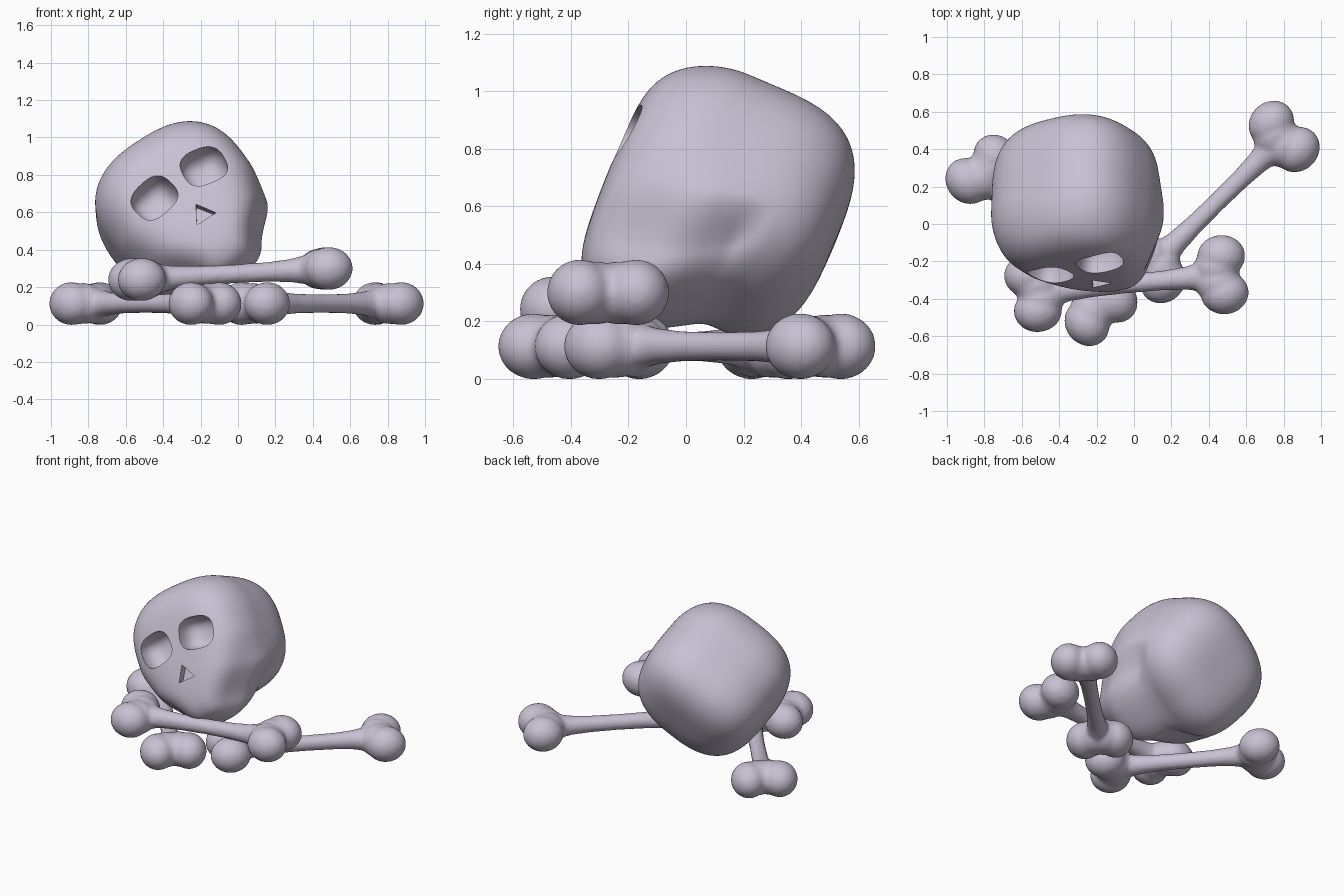
import bpy, bmesh, math
from mathutils import Matrix, Vector

if "Cube" in bpy.data.objects:
    bpy.data.objects.remove(bpy.data.objects["Cube"])

bone_mat = bpy.data.materials.new("pale lilac bone")
bone_mat.diffuse_color = (0.58, 0.53, 0.65, 1)
bone_mat.use_nodes = True
bone_mat.node_tree.nodes["Principled BSDF"].inputs["Base Color"].default_value = bone_mat.diffuse_color


def make_object(name, bm):
    bmesh.ops.recalc_face_normals(bm, faces=bm.faces)
    mesh = bpy.data.meshes.new(name)
    bm.to_mesh(mesh)
    bm.free()
    mesh.materials.append(bone_mat)
    mesh.shade_smooth()
    ob = bpy.data.objects.new(name, mesh)
    bpy.context.collection.objects.link(ob)
    return ob


def ramp(v, a, b):
    t = min(1, max(0, (v - a) / (b - a)))
    return t * t * (3 - 2 * t)


def rounded_block(half, n, front, back, detail):
    # sphere pushed out to a soft box: n rounds the cross-section, front/back the rims
    bm = bmesh.new()
    bmesh.ops.create_icosphere(bm, subdivisions=detail, radius=1)
    for v in bm.verts:
        m = front if v.co.y < 0 else back
        x, y, z = (abs(c) / h for c, h in zip(v.co, half))
        section = (x ** n + z ** n) ** (1 / n)
        v.co *= (section ** m + y ** m) ** (-1 / m)
    return bm


# skull frame: x = its right, -y = face, z = crown; rolled sideways, looking up
frame = (Matrix.Translation((-0.313, 0.135, 0.62))
         @ Matrix.Rotation(math.radians(-2), 4, 'Z')
         @ Matrix.Rotation(math.radians(-23), 4, 'X')
         @ Matrix.Rotation(math.radians(-35), 4, 'Y'))

# skull: cranium, tapered upper jaw and undercut cheeks
bm = rounded_block((0.43, 0.41, 0.39), 2.6, 3.9, 3.1, 6)
for v in bm.verts:
    r, f, u = v.co.x, -v.co.y, v.co.z
    low = ramp(-u, 0.08, 0.36)
    front = ramp(f, 0.0, 0.28)
    cheek = ramp(-u, 0.20, 0.31) * ramp(f, -0.20, -0.08)
    v.co.x = r * (1 - 0.26 * low * front - 0.06 * ramp(f, 0.1, 0.4)) * (1 - 0.24 * cheek)
    v.co.z = u - 0.17 * low * ramp(f, -0.20, 0.15) - 0.03 * ramp(u, 0, 0.3) * ramp(f, 0.1, 0.4)
bm.transform(frame)
skull = make_object("skull", bm)

# eye socket and nose cutters
cutters = []
for side in (-1, 1):
    bm = rounded_block((0.122, 0.14, 0.105), 2.8, 2.8, 2.8, 4)
    bm.transform(frame @ Matrix.Translation((side * 0.16, -0.40, -0.02))
                 @ Matrix.Rotation(side * 0.15, 4, 'Y'))
    cutters.append(make_object("eye_socket_cutter", bm))

bm = bmesh.new()
tri = [bm.verts.new((x, -0.55, z)) for x, z in ((0, -0.18), (-0.062, -0.28), (0.062, -0.28))]
face = bm.faces.new(tri)
ext = bmesh.ops.extrude_face_region(bm, geom=[face])
bmesh.ops.translate(bm, vec=(0, 0.19, 0),
                    verts=[g for g in ext["geom"] if isinstance(g, bmesh.types.BMVert)])
bm.transform(frame)
cutters.append(make_object("nose_cutter", bm))

bpy.context.view_layer.objects.active = skull
for c in cutters:
    c.hide_render = True
    mod = skull.modifiers.new("cut", 'BOOLEAN')
    mod.operation = 'DIFFERENCE'
    mod.solver = 'EXACT'
    mod.object = c
    bpy.ops.object.modifier_apply(modifier=mod.name)
for c in cutters:
    bpy.data.objects.remove(c)
bpy.ops.object.select_all(action='DESELECT')
skull.select_set(True)
bpy.ops.object.shade_smooth_by_angle(angle=math.radians(40))


def add_bone(name, start, end, start_twist=0):
    # flared shaft plus two knobs at each end, fused together
    start, end = Vector(start), Vector(end)
    axis = end - start
    turn = axis.to_track_quat('Z', 'Y').to_matrix().to_4x4()
    bm = bmesh.new()
    profile = [(0.0, 0.09), (0.07, 0.09), (0.13, 0.076), (0.20, 0.062), (0.32, 0.053), (0.5, 0.05)]
    profile += [(1 - t, w) for t, w in profile[-2::-1]]
    rings = []
    for t, w in profile:
        centre = start + axis * t
        rings.append([bm.verts.new(centre + turn @ Vector((w * math.cos(a), w * math.sin(a), 0)))
                      for a in (i * math.tau / 24 for i in range(24))])
    for lo, hi in zip(rings, rings[1:]):
        for i in range(24):
            j = (i + 1) % 24
            bm.faces.new((lo[i], lo[j], hi[j], hi[i]))
    bm.faces.new(rings[0])
    bm.faces.new(rings[-1])
    for p, inward, twist in ((start, 1, start_twist), (end, -1, 0)):
        side = axis.cross(Vector((0, 0, 1))).normalized() * 0.098
        side.rotate(Matrix.Rotation(math.radians(twist), 3, 'Z'))
        along = axis.normalized() * inward
        # (sideways, inward shift, radius): two knobs and the bridge between them
        for s, shift, radius in ((-1, 0.010, 0.115), (1, 0.010, 0.115),
                                 (-0.4, 0.04, 0.110), (0.4, 0.04, 0.110)):
            place = (Matrix.Translation(p + side * s + along * shift) @ turn
                     @ Matrix.Diagonal((1, 1, 1.12, 1)))
            bmesh.ops.create_uvsphere(bm, u_segments=32, v_segments=20,
                                      radius=radius, matrix=place)
    ob = make_object(name, bm)
    fuse = ob.modifiers.new("fuse", 'REMESH')
    fuse.mode = 'VOXEL'
    fuse.voxel_size = 0.013
    fuse.use_smooth_shade = True
    soft = ob.modifiers.new("soften", 'SMOOTH')
    soft.factor = 0.5
    soft.iterations = 6


# crossed bones under the skull
add_bone("right_bone", (0.08, -0.24, 0.112), (0.81, 0.475, 0.112))
add_bone("left_bone", (-0.82, 0.30, 0.112), (-0.17, -0.475, 0.112))
add_bone("top_bone", (-0.55, -0.37, 0.24), (0.485, -0.27, 0.30), 10)
